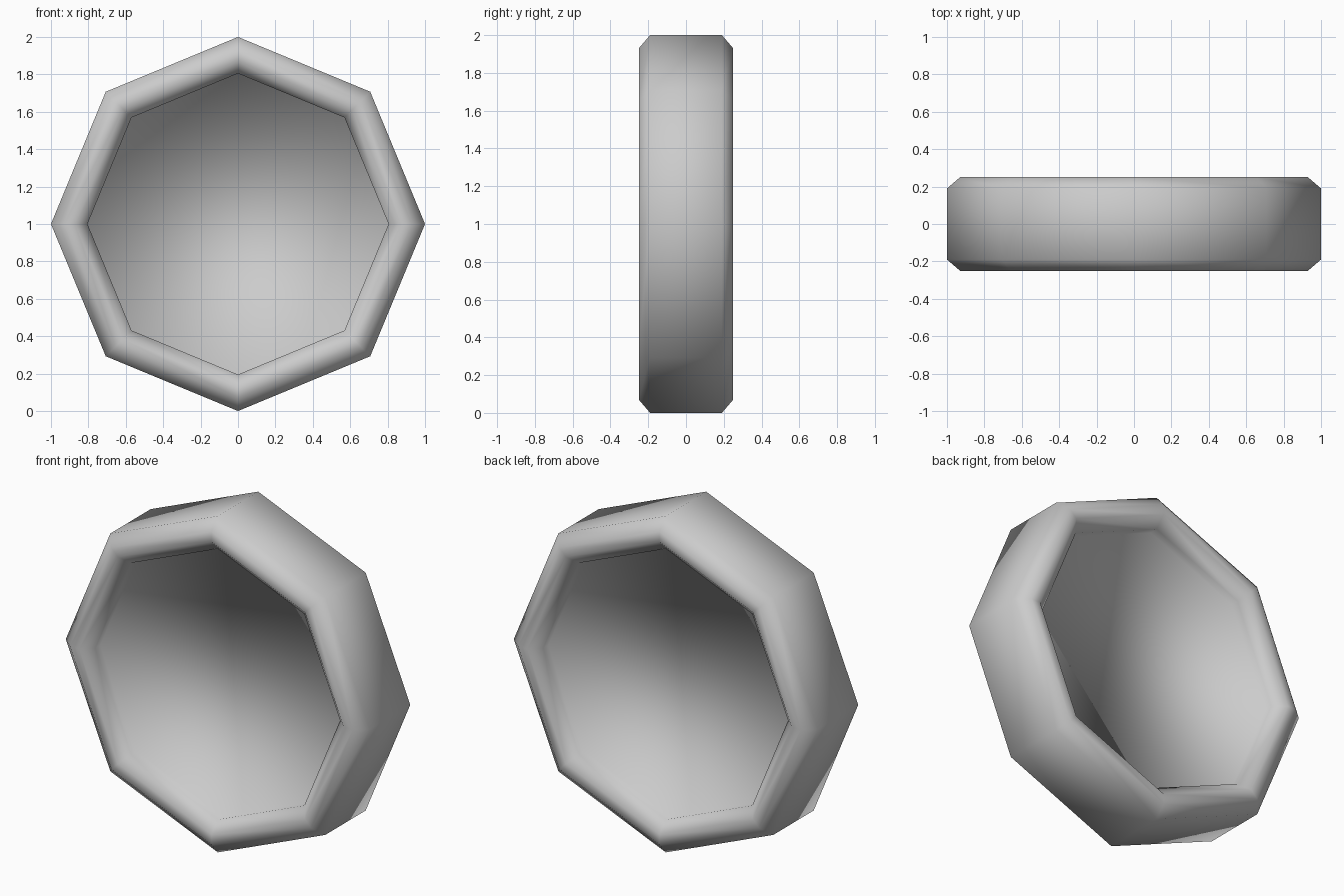
import bpy, bmesh, math

if "Cube" in bpy.data.objects:
    bpy.data.objects.remove(bpy.data.objects["Cube"])

SIDES = 8


def ring_verts(bm, r, y):
    # one octagon around the y axis, corner pointing straight up
    return [bm.verts.new((r * math.sin(k * math.tau / SIDES), y,
                          1 + r * math.cos(k * math.tau / SIDES))) for k in range(SIDES)]


def bridge(bm, a, b):
    for k in range(SIDES):
        n = (k + 1) % SIDES
        bm.faces.new((a[k], a[n], b[n], b[k]))


# Wheel: recessed hub, chamfered rim and tread as one lathed octagonal shell
half = [(0.805, 0.14), (0.805, 0.19), (0.87, 0.25), (0.93, 0.25), (1.0, 0.19)]
profile = half + [(r, -y) for r, y in reversed(half)]
bm = bmesh.new()
rings = [ring_verts(bm, r, y) for r, y in profile]
for a, b in zip(rings, rings[1:]):
    bridge(bm, a, b)

# Hub panels close both sides
bm.faces.new(rings[0])
bm.faces.new(rings[-1])
bmesh.ops.recalc_face_normals(bm, faces=bm.faces)
mesh = bpy.data.meshes.new("wheel")
bm.to_mesh(mesh)
bm.free()
wheel = bpy.data.objects.new("wheel", mesh)
bpy.context.collection.objects.link(wheel)
mesh.shade_smooth()
